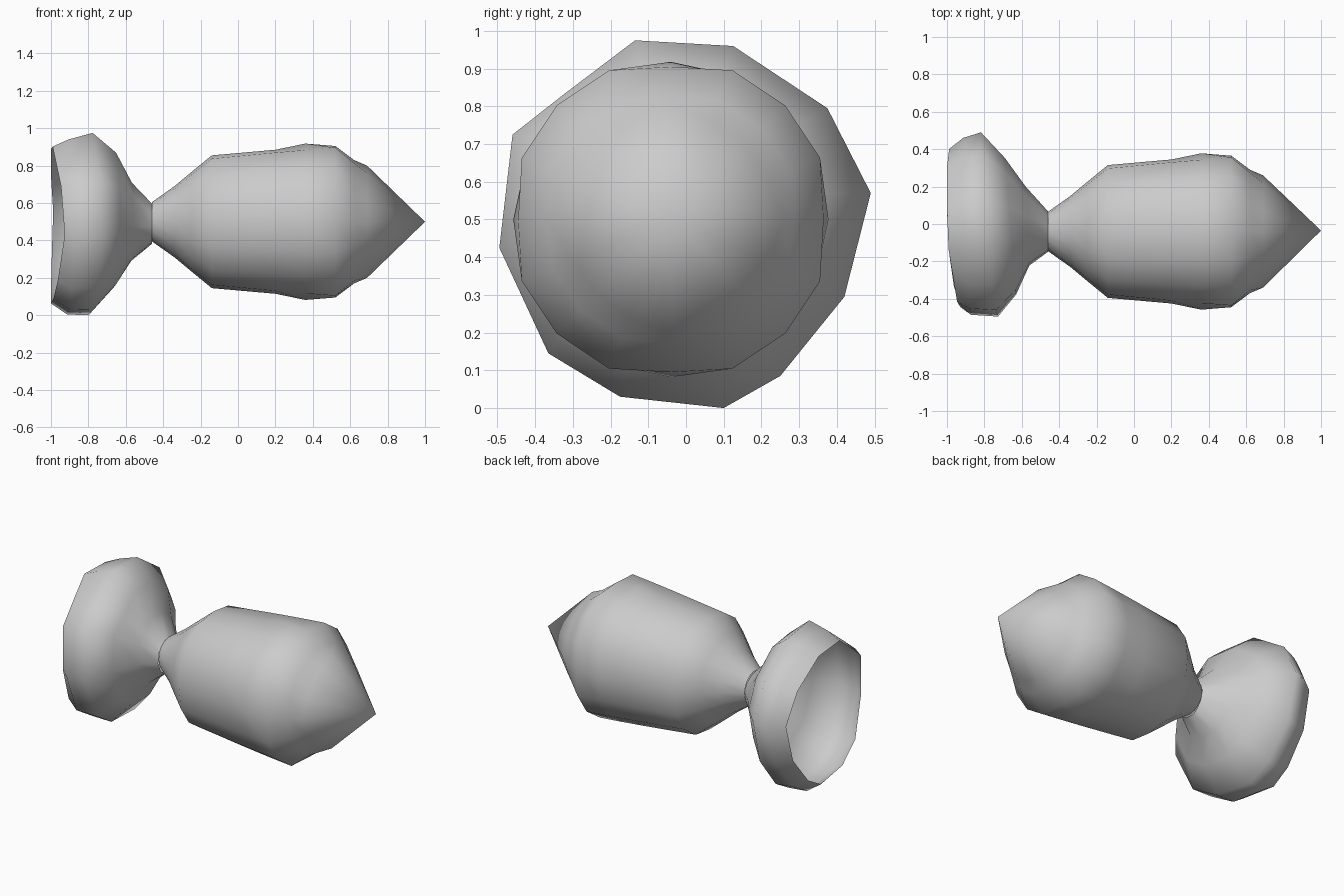
import bpy, bmesh, math

if "Cube" in bpy.data.objects:
    bpy.data.objects.remove(bpy.data.objects["Cube"])


def skin(name, rings, tip=None, sharp=60):
    """Bridge equal-length rings of points into one open shell."""
    bm = bmesh.new()
    loops = [[bm.verts.new(p) for p in ring] for ring in rings]
    n = len(loops[0])
    for a, b in zip(loops, loops[1:]):
        for i in range(n):
            j = (i + 1) % n
            bm.faces.new((a[i], a[j], b[j], b[i]))
    if tip:
        t = bm.verts.new(tip)
        for i in range(n):
            bm.faces.new((loops[-1][i], loops[-1][(i + 1) % n], t))
    bmesh.ops.recalc_face_normals(bm, faces=bm.faces)
    mesh = bpy.data.meshes.new(name)
    bm.to_mesh(mesh)
    bm.free()
    obj = bpy.data.objects.new(name, mesh)
    bpy.context.collection.objects.link(obj)
    bpy.ops.object.select_all(action='DESELECT')
    obj.select_set(True)
    bpy.context.view_layer.objects.active = obj
    bpy.ops.object.shade_smooth_by_angle(angle=math.radians(sharp))
    return obj


# Pointed bulb, slightly squarish: x, radius, radius along the four main directions
SIDES = 16
bulb_profile = [(-0.46, 0.105, 0.105), (-0.34, 0.19, 0.19), (-0.25, 0.27, 0.265),
                (-0.14, 0.365, 0.355), (0.20, 0.40, 0.385), (0.36, 0.415, 0.418),
                (0.52, 0.428, 0.405), (0.62, 0.34, 0.33), (0.69, 0.28, 0.30)]
bulb_rings = []
for x, r, r_main in bulb_profile:
    ring = []
    for i in range(SIDES):
        a = math.tau * i / SIDES
        rr = r_main if i % 4 == 0 else r
        ring.append((x, -0.04 + rr * math.cos(a), 0.50 + rr * math.sin(a)))
    bulb_rings.append(ring)
skin("pointed_bulb", bulb_rings, tip=(1.0, -0.035, 0.50), sharp=50)

# Hollow cup: irregular twelve-sided outline (y, z), scaled along the axis
outline = [(-0.135, 0.975), (0.125, 0.96), (0.375, 0.795), (0.49, 0.57),
           (0.42, 0.295), (0.25, 0.085), (0.10, 0.0), (-0.175, 0.03),
           (-0.365, 0.145), (-0.495, 0.425), (-0.46, 0.725), (-0.32, 0.835)]
# x, scale, centre y, centre z, lean across y, forward pull at top and bottom
cup_profile = [(-0.46, 0.22, -0.04, 0.49, 0.0, 0.0),
               (-0.57, 0.43, -0.01, 0.50, 0.01, 0.0),
               (-0.66, 0.74, -0.01, 0.51, 0.03, 0.0),
               (-0.77, 1.00, 0.0, 0.49, 0.045, 0.02),
               (-0.89, 0.96, -0.01, 0.475, 0.02, 0.02),
               (-0.95, 0.86, -0.02, 0.485, 0.03, 0.05)]
cup_rings = []
for x, s, cy, cz, lean, pull in cup_profile:
    ring = []
    for y, z in outline:
        u, v = y / 0.49, (z - 0.49) / 0.49
        ring.append((max(-1.0, x - lean * u - pull * abs(v)),
                     cy + s * y, max(0.0, cz + s * (z - 0.49))))
    cup_rings.append(ring)
skin("hollow_cup", cup_rings, sharp=85)
